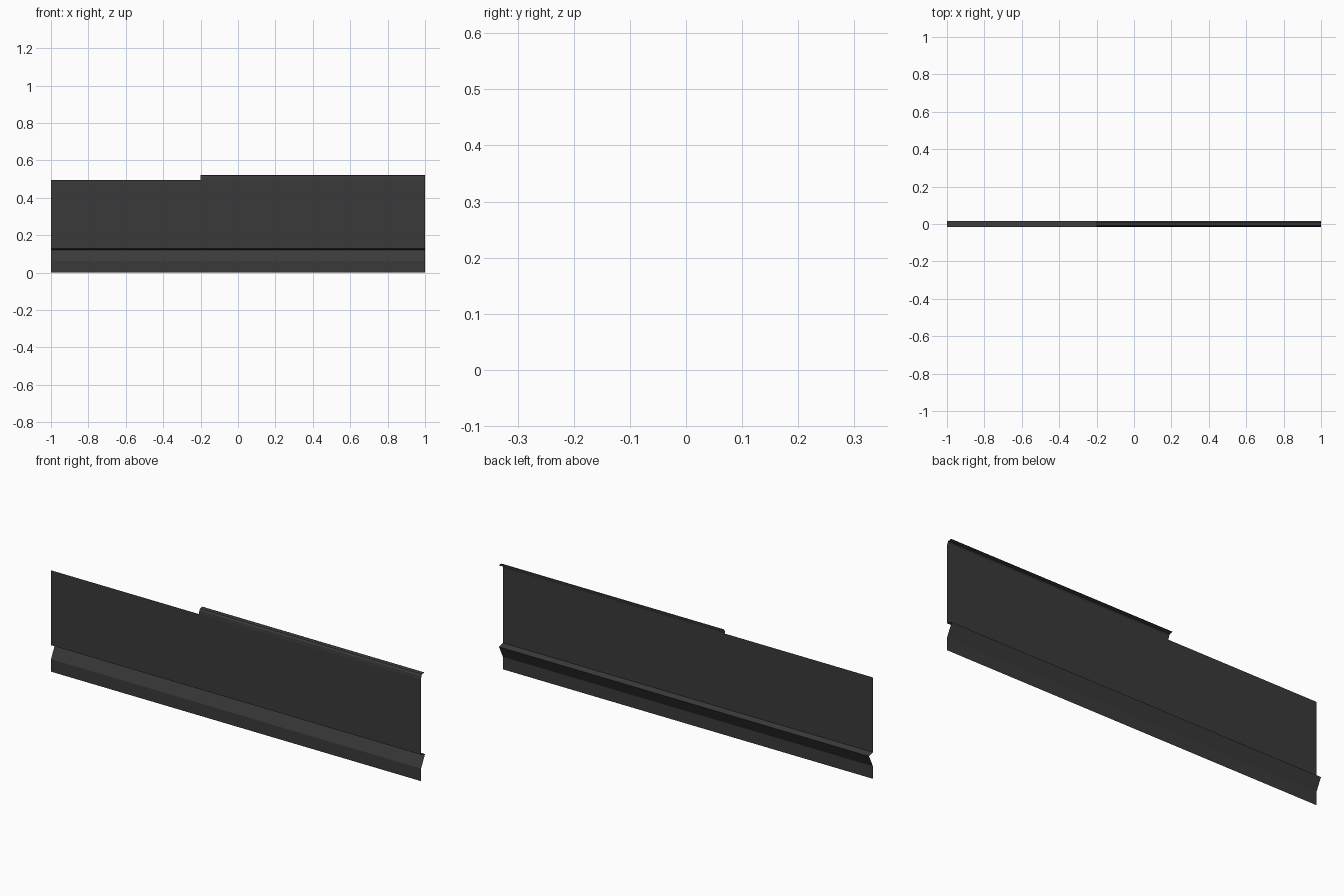
import bpy

if "Cube" in bpy.data.objects:
    bpy.data.objects.remove(bpy.data.objects["Cube"])

coat = bpy.data.materials.new("dark_grey")
coat.diffuse_color = (0.042, 0.042, 0.042, 1)
coat.use_nodes = True
coat.node_tree.nodes["Principled BSDF"].inputs["Base Color"].default_value = coat.diffuse_color


def folded_sheet(name, profile, x0, x1):
    """Extrude an open (y, z) profile along x as a thin folded sheet."""
    n = len(profile)
    verts = [(x, y, z) for x in (x0, x1) for y, z in profile]
    faces = [(i, n + i, n + i + 1, i + 1) for i in range(n - 1)]
    mesh = bpy.data.meshes.new(name)
    mesh.from_pydata(verts, [], faces)
    mesh.materials.append(coat)
    obj = bpy.data.objects.new(name, mesh)
    bpy.context.collection.objects.link(obj)
    return obj


FRONT, BACK = -0.015, 0.015

# Main board: bottom skirt, backward-leaning groove, ledge and flat face
folded_sheet("siding_panel", [(FRONT, 0), (FRONT, 0.061), (BACK, 0.121),
                              (FRONT, 0.129), (FRONT, 0.495)], -1, 1)

# Nailing lip curling back along part of the top edge
folded_sheet("top_lip", [(FRONT, 0.495), (-0.013, 0.512), (-0.007, 0.519),
                         (0.009, 0.522), (BACK, 0.519)], -0.2, 1)
